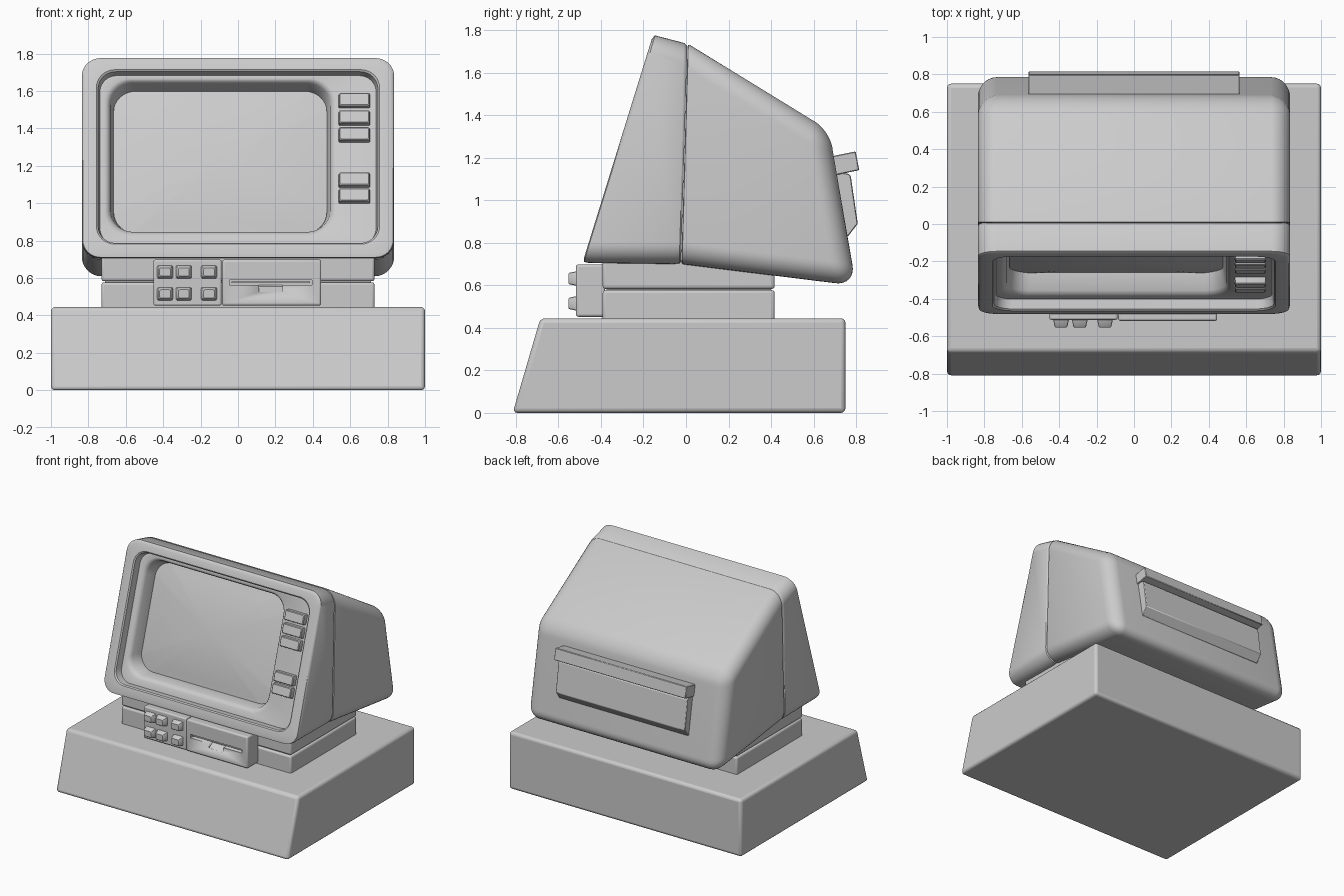
import bpy, bmesh, math
from mathutils import Vector

if "Cube" in bpy.data.objects:
    bpy.data.objects.remove(bpy.data.objects["Cube"])


def finish(bm, name, bevel=0.0, segs=3):
    bmesh.ops.recalc_face_normals(bm, faces=bm.faces)
    me = bpy.data.meshes.new(name)
    bm.to_mesh(me)
    bm.free()
    ob = bpy.data.objects.new(name, me)
    bpy.context.collection.objects.link(ob)
    bpy.ops.object.select_all(action='DESELECT')
    ob.select_set(True)
    bpy.context.view_layer.objects.active = ob
    bpy.ops.object.shade_smooth_by_angle(angle=math.radians(35))
    if bevel:
        m = ob.modifiers.new("bevel", 'BEVEL')
        m.width, m.segments, m.limit_method = bevel, segs, 'ANGLE'
    return ob


def prism_bm(profile, x0, x1):
    """Side profile (y, z) extruded along x."""
    bm = bmesh.new()
    a = [bm.verts.new((x0, y, z)) for y, z in profile]
    b = [bm.verts.new((x1, y, z)) for y, z in profile]
    bm.faces.new(a)
    bm.faces.new(b[::-1])
    for i in range(len(a)):
        j = (i + 1) % len(a)
        bm.faces.new((a[i], b[i], b[j], a[j]))
    bmesh.ops.recalc_face_normals(bm, faces=bm.faces)
    return bm


def prism(name, profile, x0, x1, bevel=0.0, segs=3):
    return finish(prism_bm(profile, x0, x1), name, bevel, segs)


def box(name, x0, x1, y0, y1, z0, z1, bevel=0.0):
    return prism(name, [(y0, z0), (y1, z0), (y1, z1), (y0, z1)], x0, x1, bevel)


class Plane:
    """Plane running up the direction (y, z); w measures depth inward."""
    def __init__(self, y, z, y2, z2):
        self.o = Vector((0, y, z))
        self.d = Vector((0, y2 - y, z2 - z))
        self.len = self.d.length
        self.d.normalize()
        self.n = Vector((0, self.d.z, -self.d.y))

    def at(self, x, v, w):
        return self.o + Vector((x, 0, 0)) + self.d * v + self.n * w

    def ring(self, x0, x1, v0, v1, r, w=0.0, segs=8):
        pts = []
        for k, (cx, cv) in enumerate(((x1 - r, v1 - r), (x0 + r, v1 - r),
                                      (x0 + r, v0 + r), (x1 - r, v0 + r))):
            for i in range(segs + 1):
                a = math.pi / 2 * (k + i / segs)
                pts.append(self.at(cx + r * math.cos(a), cv + r * math.sin(a), w))
        return pts


def loft(name, rings):
    bm = bmesh.new()
    vs = [[bm.verts.new(p) for p in ring] for ring in rings]
    n = len(vs[0])
    for a, b in zip(vs, vs[1:]):
        for i in range(n):
            j = (i + 1) % n
            bm.faces.new((a[i], a[j], b[j], b[i]))
    bm.faces.new(vs[0])
    bm.faces.new(vs[-1])
    return finish(bm, name)


def button(name, plane, cx, cv, w, h, d0, d1, taper):
    def r(k, d):
        return plane.ring(cx - w / 2 + k, cx + w / 2 - k, cv - h / 2 + k, cv + h / 2 - k, 0.008, d, 2)
    loft(name, [r(0, d0), r(taper, d1 + 0.005), r(taper + 0.005, d1)])


# Base with sloped front
prism("base", [(-0.815, 0), (0.75, 0), (0.75, 0.445), (-0.685, 0.445)], -1, 1, 0.022)

# Swivel pedestal in two tiers with a groove between
box("pedestal_lower", -0.73, 0.73, -0.392, 0.417, 0.42, 0.577, 0.014)
box("pedestal_core", -0.71, 0.71, -0.375, 0.40, 0.5, 0.65)
box("pedestal_upper", -0.73, 0.73, -0.392, 0.417, 0.583, 0.72, 0.014)

# Front shell: bezel, recessed panel and funnel around the screen
face = Plane(-0.487, 0.706, -0.155, 1.778)
seam = Plane(-0.028, 0.70, 0.002, 1.737)
W, L, S = 0.835, face.len, seam.len
outer = face.ring(-W, W, 0, L, 0.1)
back = seam.ring(-W, W, 0, S, 0.1)
mix = lambda t: [a.lerp(b, t) for a, b in zip(outer, back)]
loft("front_shell", [
    seam.ring(-W + .012, W - .012, .012, S - .012, .09, 0.004),
    seam.ring(-W + .003, W - .003, .003, S - .003, .098, -0.004),
    mix(0.93), mix(0.06),
    face.ring(-W + .006, W - .006, .006, L - .006, .095, 0.005),
    face.ring(-W + .022, W - .022, .022, L - .022, .085),
    face.ring(-.757, .757, .078, 1.055, .1),
    face.ring(-.748, .748, .087, 1.046, .095, .008),
    face.ring(-.738, .738, .095, 1.04, .09, .06),
    face.ring(-.71, .52, .14, 1.022, .13, .06),
    face.ring(-.695, .505, .157, 1.012, .125, .067),
    face.ring(-.683, .493, .173, 1.004, .122, .085),
    face.ring(-.664, .474, .196, .987, .115, .19)])

# Bulged screen glass
bm = bmesh.new()
cx, cv, hx, hv = -0.095, 0.5915, 0.57, 0.396
flat = Plane(0, 0, 0, 1).ring(-hx, hx, -hv, hv, 0.115)


def glass(t, p):
    u, v = p.x * t, p.z * t
    d = 0.185 - 0.06 * (1 - ((u / hx) ** 2 + (v / hv) ** 2) / 2)
    return bm.verts.new(face.at(cx + u, cv + v, d))


rings = [[glass(t / 8, p) for p in flat] for t in range(8, 0, -1)]
mid = glass(0, flat[0])
for i in range(len(flat)):
    j = (i + 1) % len(flat)
    for a, b in zip(rings, rings[1:]):
        bm.faces.new((a[i], a[j], b[j], b[i]))
    bm.faces.new((rings[-1][i], rings[-1][j], mid))
finish(bm, "screen")

# Rear shell: prism with rounded edges and a fine seam edge at the front
bm = prism_bm([(-0.022, 0.70), (0.80, 0.598), (0.674, 1.328), (0.008, 1.737)], -W, W)
edges = [e for e in bm.edges if not all(v.co.y < 0.1 for v in e.verts)]
bmesh.ops.bevel(bm, geom=edges, offset=0.1, segments=8, profile=0.5, affect='EDGES')
bm.normal_update()
front = min(bm.faces, key=lambda f: f.normal.y * f.calc_area())
bmesh.ops.bevel(bm, geom=list(front.edges), offset=0.012, segments=2, profile=0.5, affect='EDGES')
finish(bm, "rear_shell")

# Rear ledge and vent panel
prism("rear_ledge", [(0.66, 1.115), (0.712, 1.12), (0.815, 1.142), (0.798, 1.23), (0.69, 1.208)],
      -0.565, 0.565, 0.004, 1)
prism("rear_panel", [(0.67, 1.14), (0.765, 1.125), (0.775, 1.115), (0.808, 0.89), (0.762, 0.83), (0.70, 0.84)],
      -0.555, 0.555, 0.004, 1)

# Monitor side buttons
for i, z in enumerate((1.555, 1.462, 1.372, 1.13, 1.045)):
    button(f"screen_button_{i + 1}", face, 0.622, (z - 0.706 + 0.008) / face.d.z,
           0.17, 0.08, 0.065, 0.022, 0.004)

# Control block with six keys
box("control_block", -0.452, -0.088, -0.512, -0.38, 0.452, 0.698, 0.01)
panel = Plane(-0.512, 0, -0.512, 1)
for i, x in enumerate((-0.39, -0.29, -0.155)):
    for j, z in enumerate((0.515, 0.632)):
        button(f"key_{i + 1}_{j + 1}", panel, x, z, 0.088, 0.074, 0.01, -0.041, 0.01)

# Disk drive with slot and finger notch
drive = box("disk_drive", -0.085, 0.445, -0.518, -0.38, 0.452, 0.698, 0.012)
cutters = [box("slot_cutter", -0.045, 0.395, -0.6, -0.47, 0.562, 0.59),
           prism("notch_cutter", [(-0.6, 0.525), (-0.515, 0.525), (-0.475, 0.555), (-0.475, 0.575), (-0.6, 0.575)],
                 0.113, 0.237)]
for c in cutters:
    c.hide_render = True
    c.hide_viewport = True
    m = drive.modifiers.new("cut", 'BOOLEAN')
    m.object, m.operation, m.solver = c, 'DIFFERENCE', 'EXACT'
box("slot_lip", -0.035, 0.385, -0.5, -0.46, 0.572, 0.581)
